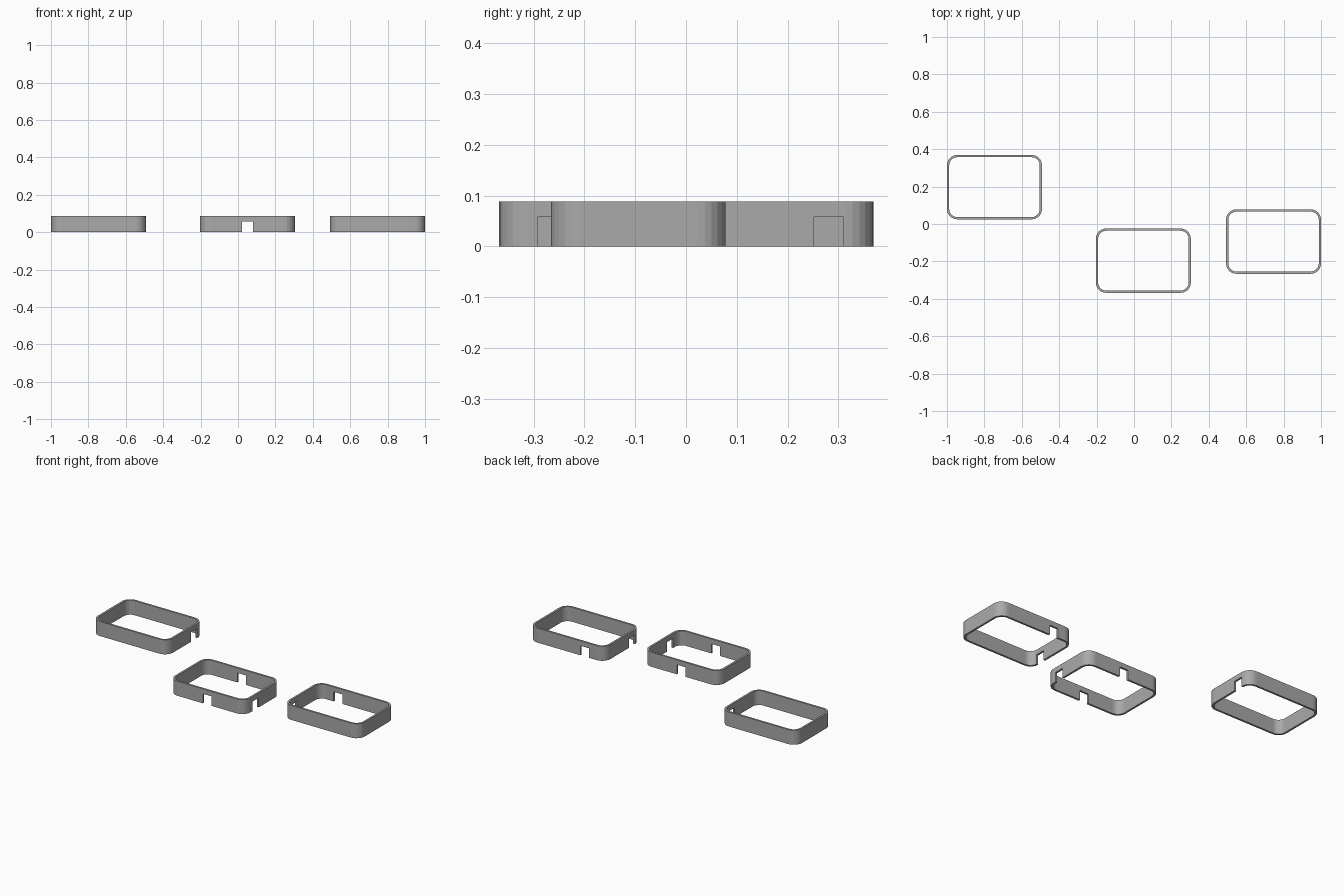
import bpy, bmesh, math

cube = bpy.data.objects.get("Cube")
if cube:
    bpy.data.objects.remove(cube, do_unlink=True)

LENGTH, DEPTH, HEIGHT = 0.508, 0.344, 0.088
WALL, RADIUS, STEPS = 0.012, 0.055, 6
NOTCH_WIDTH, NOTCH_HEIGHT = 0.058, 0.058

grey = bpy.data.materials.new("plain grey")
grey.use_nodes = True
colour = (0.4, 0.4, 0.4, 1)
grey.diffuse_color = colour
grey.node_tree.nodes["Principled BSDF"].inputs["Base Color"].default_value = colour


def outline(inset):
    """Rounded rectangle, pulled in by the inset."""
    points = []
    r = RADIUS - inset
    for corner, (sx, sy) in enumerate([(1, 1), (-1, 1), (-1, -1), (1, -1)]):
        cx, cy = sx * (LENGTH / 2 - RADIUS), sy * (DEPTH / 2 - RADIUS)
        for i in range(STEPS + 1):
            a = math.pi / 2 * (corner + i / STEPS)
            points.append((cx + r * math.cos(a), cy + r * math.sin(a)))
    return points


def make_frame(name, x, y):
    bm = bmesh.new()
    loops = [[bm.verts.new((px, py, z)) for px, py in outline(inset)]
             for inset, z in [(0, 0), (0, HEIGHT), (WALL, HEIGHT), (WALL, 0)]]
    n = len(loops[0])
    for k in range(4):
        a, b = loops[k], loops[(k + 1) % 4]
        for i in range(n):
            j = (i + 1) % n
            bm.faces.new((a[i], a[j], b[j], b[i]))
    bmesh.ops.recalc_face_normals(bm, faces=bm.faces)
    mesh = bpy.data.meshes.new(name)
    bm.to_mesh(mesh)
    bm.free()
    mesh.materials.append(grey)
    obj = bpy.data.objects.new(name, mesh)
    obj.location = (x, y, 0)
    bpy.context.collection.objects.link(obj)
    return obj


def cut_notch(frame, side, offset):
    """Cut a cable slot up from the bottom edge of one wall."""
    sx, sy = side
    px = sx * LENGTH / 2 if sx else offset
    py = sy * DEPTH / 2 if sy else offset
    bpy.ops.mesh.primitive_cube_add(
        size=1, location=(frame.location.x + px, frame.location.y + py, 0))
    cutter = bpy.context.object
    cutter.name = "notch_cutter"
    cutter.hide_render = True
    through = WALL * 4
    cutter.scale = (through if sx else NOTCH_WIDTH,
                    through if sy else NOTCH_WIDTH, NOTCH_HEIGHT * 2)
    mod = frame.modifiers.new("notch", 'BOOLEAN')
    mod.operation = 'DIFFERENCE'
    mod.solver = 'EXACT'
    mod.object = cutter
    bpy.ops.object.select_all(action='DESELECT')
    bpy.context.view_layer.objects.active = frame
    frame.select_set(True)
    bpy.ops.object.modifier_apply(modifier=mod.name)
    bpy.data.objects.remove(cutter, do_unlink=True)


LEFT, RIGHT, FRONT, BACK = (1, 0), (-1, 0), (0, -1), (0, 1)

# Each frame: name, centre, and its notches as (wall, offset along the wall)
frames = [
    ("back_frame", -0.746, 0.197, [(LEFT, 0.084)]),
    ("middle_frame", 0.05, -0.196, [(FRONT, 0), (BACK, 0), (LEFT, -0.068)]),
    ("end_frame", 0.746, -0.094, [(BACK, -0.12), (RIGHT, -0.09)]),
]
for name, x, y, notches in frames:
    frame = make_frame(name, x, y)
    bpy.context.view_layer.update()
    for side, offset in notches:
        cut_notch(frame, side, offset)
